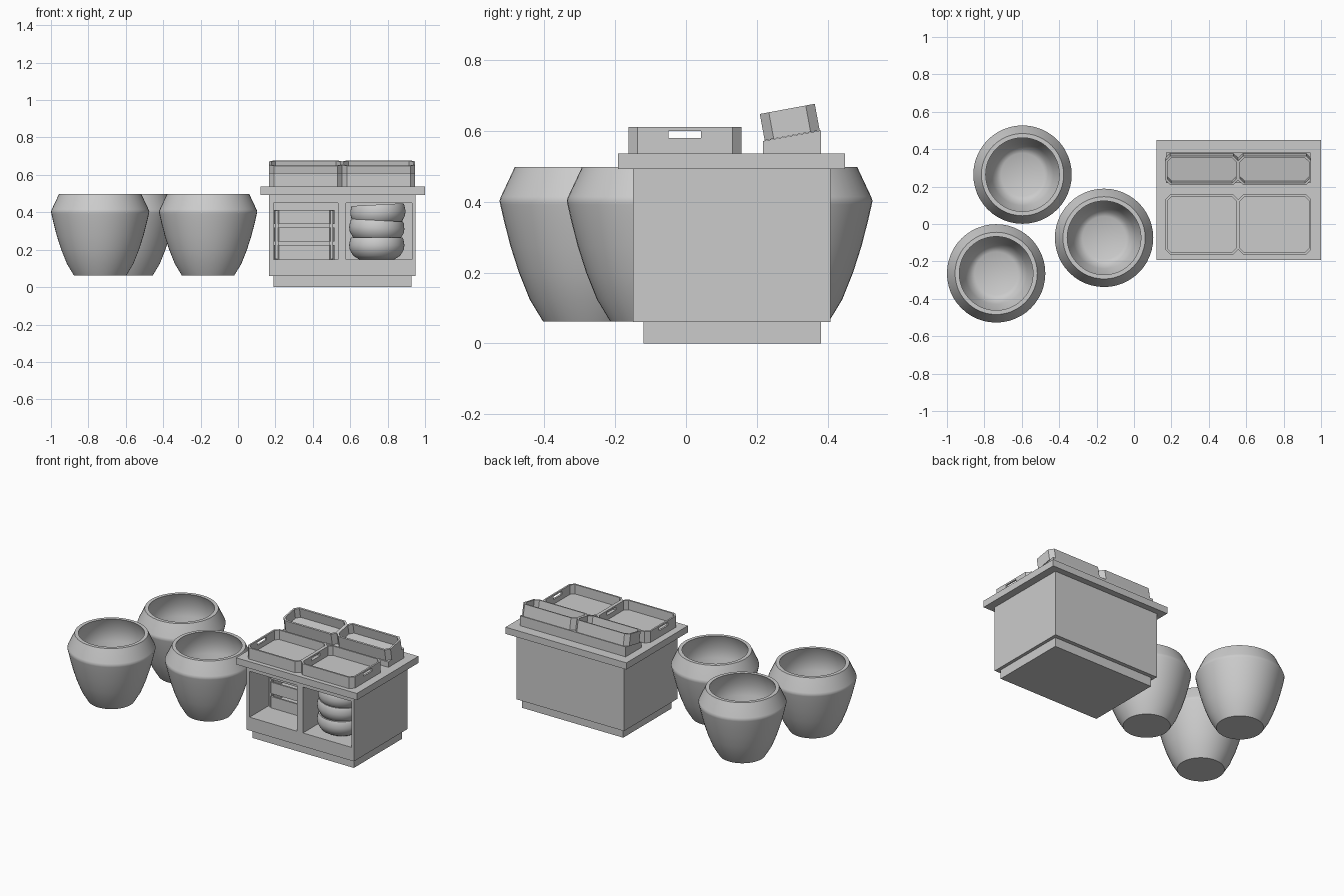
import bpy, bmesh, math
from mathutils import Matrix, Vector

if "Cube" in bpy.data.objects:
    bpy.data.objects.remove(bpy.data.objects["Cube"])


def loft(name, rings, loc=(0, 0, 0), rot=(0, 0, 0), smooth=False):
    """Closed solid skinned through rings with equal point counts."""
    bm = bmesh.new()
    rows = [[bm.verts.new(p) for p in ring] for ring in rings]
    n = len(rows[0])
    for a, b in zip(rows, rows[1:]):
        for i in range(n):
            j = (i + 1) % n
            bm.faces.new((a[i], a[j], b[j], b[i]))
    bm.faces.new(rows[0][::-1])
    bm.faces.new(rows[-1])
    bmesh.ops.recalc_face_normals(bm, faces=bm.faces[:])
    me = bpy.data.meshes.new(name)
    bm.to_mesh(me)
    bm.free()
    if smooth:
        me.shade_smooth()
        me.set_sharp_from_angle(angle=math.radians(35))
    ob = bpy.data.objects.new(name, me)
    bpy.context.collection.objects.link(ob)
    ob.location = loc
    ob.rotation_euler = rot
    return ob


def lathe(name, profile, loc, rot=(0, 0, 0), n=48):
    rings = [[(r * math.cos(2 * math.pi * i / n), r * math.sin(2 * math.pi * i / n), z)
              for i in range(n)] for r, z in profile]
    return loft(name, rings, loc, rot, smooth=True)


def box(name, x0, x1, y0, y1, z0, z1):
    return loft(name, [[(x0, y0, z), (x1, y0, z), (x1, y1, z), (x0, y1, z)] for z in (z0, z1)])


def cut(ob, cutters):
    """Boolean the cutters out of ob, then remove them."""
    for c in cutters:
        m = ob.modifiers.new("cut", 'BOOLEAN')
        m.object, m.solver = c, 'EXACT'
    bpy.context.view_layer.update()
    ev = ob.evaluated_get(bpy.context.evaluated_depsgraph_get())
    me = bpy.data.meshes.new_from_object(ev)
    ob.modifiers.clear()
    ob.data = me
    for c in cutters:
        bpy.data.objects.remove(c)


def octagon(w, d, c, z):
    w, d = w / 2, d / 2
    return [(w - c, -d, z), (w, c - d, z), (w, d - c, z), (w - c, d, z),
            (c - w, d, z), (-w, d - c, z), (-w, c - d, z), (c - w, -d, z)]


def tray(name, w, d, h, loc, rot=(0, 0, 0), slot=False, t=0.011):
    """Open tray with chamfered corners, optional hand holes in the x ends."""
    ci, wi, di = 0.022, w - 2 * t, d - 2 * t
    ob = loft(name, [octagon(w, d, 0.026, 0), octagon(w, d, 0.026, h),
                     octagon(wi, di, ci, h), octagon(wi, di, ci, 0.012)])
    if slot:
        cut(ob, [box("slot_cutter", -w, w, -0.046, 0.046, h - 0.031, h - 0.011)])
    ob.location, ob.rotation_euler = loc, rot
    return ob


# large tapered pots
pot = [(0.14, 0.062), (0.178, 0.125), (0.208, 0.2), (0.232, 0.275), (0.25, 0.345),
       (0.261, 0.393), (0.263, 0.404), (0.259, 0.415), (0.22, 0.498),
       (0.197, 0.498), (0.236, 0.408), (0.225, 0.34), (0.2, 0.25),
       (0.165, 0.15), (0.14, 0.105), (0.115, 0.092)]
for i, (x, y) in enumerate([(-0.596, 0.264), (-0.737, -0.264), (-0.16, -0.074)]):
    lathe(f"pot_{i + 1}", pot, (x, y, 0))

# cabinet: plinth, body with two open bays, counter
box("plinth", 0.19, 0.928, -0.12, 0.382, 0, 0.06)
body = box("cabinet_body", 0.166, 0.949, -0.15, 0.408, 0.06, 0.493)
cut(body, [box("bay_cutter_left", 0.19, 0.535, -0.3, 0.384, 0.148, 0.45),
           box("bay_cutter_right", 0.578, 0.93, -0.3, 0.384, 0.148, 0.45)])
box("counter", 0.12, 1.0, -0.192, 0.449, 0.493, 0.537)

# flat front trays and tilted back trays on a wedge
tilt = math.radians(10.5)
for side, x in (("left", 0.362), ("right", 0.752)):
    tray(f"front_tray_{side}", 0.39, 0.32, 0.074, (x, -0.003, 0.537), slot=True)
    tray(f"back_tray_{side}", 0.39, 0.158, 0.076, (x, 0.3, 0.588), (tilt, 0, 0))
loft("tray_wedge", [[(x, 0.218, 0.537), (x, 0.382, 0.537), (x, 0.382, 0.602), (x, 0.218, 0.572)]
                    for x in (0.172, 0.943)])

# stack of spare trays with corner posts in the left bay
for i in range(3):
    tray(f"stored_tray_{i + 1}", 0.322, 0.34, 0.075, (0.354, 0.2, 0.149 + 0.094 * i))
for sx in (-1, 1):
    for sy in (-1, 1):
        x, y = 0.354 + sx * 0.145, 0.2 + sy * 0.154
        box(f"stack_post_{sx}_{sy}", x - 0.01, x + 0.01, y - 0.01, y + 0.01, 0.15, 0.41)

# leaning stack of bowls in the right bay
bowl = [(0.095, 0), (0.125, 0.018), (0.144, 0.05), (0.148, 0.075), (0.143, 0.105), (0.138, 0.115),
        (0.128, 0.115), (0.136, 0.075), (0.125, 0.04), (0.09, 0.015)]
for i, (x, z, a) in enumerate([(0.742, 0.149, 0), (0.738, 0.242, 3), (0.752, 0.326, -3)]):
    lathe(f"bowl_{i + 1}", bowl, (x, 0.02, z), (0, math.radians(a), 0))
